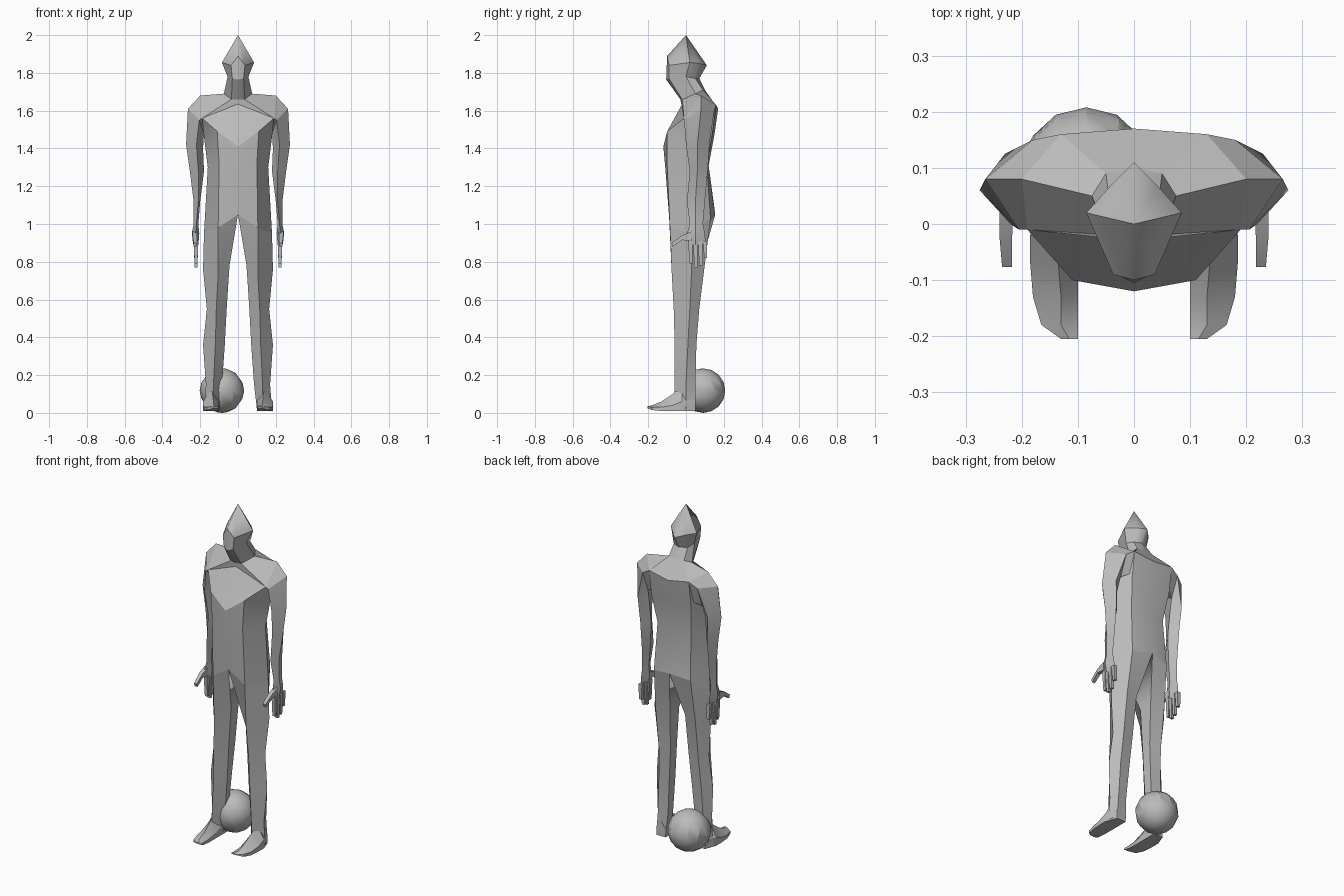
import bpy
import bmesh
import math
from mathutils import Vector, Matrix

default_cube = bpy.data.objects.get("Cube")
if default_cube:
    bpy.data.objects.remove(default_cube, do_unlink=True)

CM = 0.01

# One plain clay colour for everything
clay = bpy.data.materials.new("clay_grey")
clay.use_nodes = True
clay_colour = (0.5, 0.5, 0.5, 1)
clay.diffuse_color = clay_colour
clay.node_tree.nodes["Principled BSDF"].inputs["Base Color"].default_value = clay_colour


def finish(name, bm, mirrored=True):
    """Turn a bmesh into a shaded object, mirrored across x when asked."""
    bmesh.ops.recalc_face_normals(bm, faces=bm.faces)
    mesh = bpy.data.meshes.new(name)
    bm.to_mesh(mesh)
    bm.free()
    mesh.materials.append(clay)
    obj = bpy.data.objects.new(name, mesh)
    bpy.context.collection.objects.link(obj)
    bpy.ops.object.select_all(action="DESELECT")
    obj.select_set(True)
    bpy.context.view_layer.objects.active = obj
    bpy.ops.object.shade_smooth_by_angle(angle=math.radians(28))
    if mirrored:
        mirror = obj.modifiers.new("mirror", "MIRROR")
        mirror.use_axis[0] = True
        mirror.merge_threshold = CM / 20
    return obj


def loft(name, rings, closed=True, cap_start=False, cap_end=False):
    """Skin a row of equal-length rings given in centimetres."""
    bm = bmesh.new()
    rows = [[bm.verts.new(Vector(p) * CM) for p in ring] for ring in rings]
    count = len(rows[0])
    for upper, lower in zip(rows, rows[1:]):
        for i in range(count if closed else count - 1):
            j = (i + 1) % count
            bm.faces.new((upper[i], upper[j], lower[j], lower[i]))
    if cap_start:
        bm.faces.new(rows[0])
    if cap_end:
        bm.faces.new(rows[-1])
    bmesh.ops.remove_doubles(bm, verts=bm.verts, dist=CM / 20)
    bmesh.ops.dissolve_degenerate(bm, edges=bm.edges, dist=CM / 50)
    return finish(name, bm)


def level(z, *points):
    """A ring lying flat at one height."""
    return [(x, y, z) for x, y in points]


def digit(name, start, end, width, depth):
    """A tapered square finger running between two points."""
    rings = []
    for (x, y, z), size in ((start, 1), (end, 0.75)):
        a, b = width * size / 2, depth * size / 2
        rings.append([(x - a, y - b, z), (x + a, y - b, z),
                      (x + a, y + b, z), (x - a, y + b, z)])
    return loft(name, rings, cap_start=True, cap_end=True)


# Shared seams; half rings run from front centre round to back centre
neck_base = [(0, -3, 166), (3.5, -2, 166), (7.5, 5, 169), (5, 9, 171), (0, 10, 171)]
hip = [(0, -9, 105), (10.5, -8.5, 98), (18, 3, 95), (12, 13, 103), (0, 15.5, 105)]

# Pointed head with brow, jaw and nape
crown = [(0, 0, 200)] * 5
brow = [(0, -10, 189), (3.7, -9, 184), (8.5, 2, 185.5), (4, 7, 185), (0, 11, 184)]
jaw = [(0, -10.5, 176.5), (3, -9, 177), (5.5, 0, 178), (4.5, 5, 177), (0, 7, 177)]
loft("head", [crown, brow, jaw, neck_base], closed=False)

# Torso from the neck down to the hips
shoulder = [(0, -2, 163.5), (19, -1, 156), (20, 8, 168), (13, 16, 163), (0, 17, 161)]
chest = [(0, -12, 141), (11, -10, 149), (18, 5, 146), (13, 14, 148), (0, 15, 147)]
waist = [(0, -11, 130), (10, -10, 132), (16, 3, 130), (11, 11, 131), (0, 12, 131)]
loft("torso", [neck_base, shoulder, chest, waist, hip], closed=False)

# Legs, each with a front ridge and an inner face
thigh = [(4.5, 0, 78), (10.5, -7.5, 73), (18.5, 3, 76), (13, 10, 79), (5, 8, 79)]
loft("legs", [
    hip,
    thigh,
    level(55, (6, 0), (11.5, -6.5), (16.5, 2), (13, 7), (6, 6)),
    level(36, (7, 0), (12, -6), (18.5, 1), (14, 5.5), (7.5, 5)),
    level(15, (8.5, 0), (13, -6), (17, 0), (15, 5), (9, 4)),
    level(2, (10, 0), (13, -6), (18, 0), (16, 5), (10, 5)),
], cap_end=True)


# Feet: a heel-to-toe loft with a sloping ridge on top
def foot_ring(y, outer, ridge, sole, top, edge):
    return [(10, y, sole), (outer, y, sole), (outer, y, edge),
            (ridge, y, top), (10, y, edge)]


loft("feet", [
    foot_ring(5, 16, 13, 1, 10, 6),
    foot_ring(-2, 18.5, 14, 1, 14, 6),
    foot_ring(-7, 18.5, 13.5, 1, 10, 4),
    foot_ring(-13, 18, 13, 1, 6, 3),
    foot_ring(-18, 16.5, 13, 1.5, 4, 3),
    foot_ring(-20.5, 13, 11.5, 2.5, 3.5, 3),
], cap_start=True, cap_end=True)

# Arms: each ring runs front, outer, back, inner
loft("arms", [
    [(19, -1, 156), (20, 8, 168), (13, 16, 163), (14, 13, 150)],
    [(20.5, -1, 155), (26.5, 8, 161), (18, 15, 160), (18, 10, 148)],
    [(22, 0, 142), (27.5, 6, 142), (23, 12.5, 143), (18.5, 8, 140)],
    level(128, (21, 2), (25.5, 6), (22, 11.5), (18, 7)),
    level(112, (21, 0.5), (23.5, 5), (22, 10), (20, 5)),
    level(100, (22, 2), (23.5, 5), (22.5, 9), (21, 5)),
    level(95, (22.5, 0.5), (24.5, 5), (22.5, 10), (20.5, 5)),
    level(89, (22, 1.5), (23.5, 5), (22, 10.5), (21, 5)),
], cap_end=True)

# Fingers and thumbs
for number, tip in enumerate((79, 77, 78, 82)):
    y = 2.3 + number * 2.6
    digit(f"finger_{number + 1}", (22.3, y, 91), (22.2, y + 0.3, tip), 2.2, 2.2)
loft("thumbs", [
    [(21.5, 3, 96), (24, 3, 96), (24, 3, 91), (21.5, 3, 91)],
    [(21.7, -2, 94), (24, -2, 94), (24, -2, 91.5), (21.7, -2, 91.5)],
    [(21.7, -7.7, 90), (23.5, -7.7, 90), (23.5, -7, 88), (21.7, -7, 88)],
], cap_start=True, cap_end=True)

# Ball behind the right foot
ball = bmesh.new()
placement = Matrix.Translation((-0.085, 0.09, 0.118)) @ Matrix.Rotation(0.4, 4, "X")
bmesh.ops.create_uvsphere(ball, u_segments=12, v_segments=8, radius=0.118, matrix=placement)
finish("ball", ball, mirrored=False)
